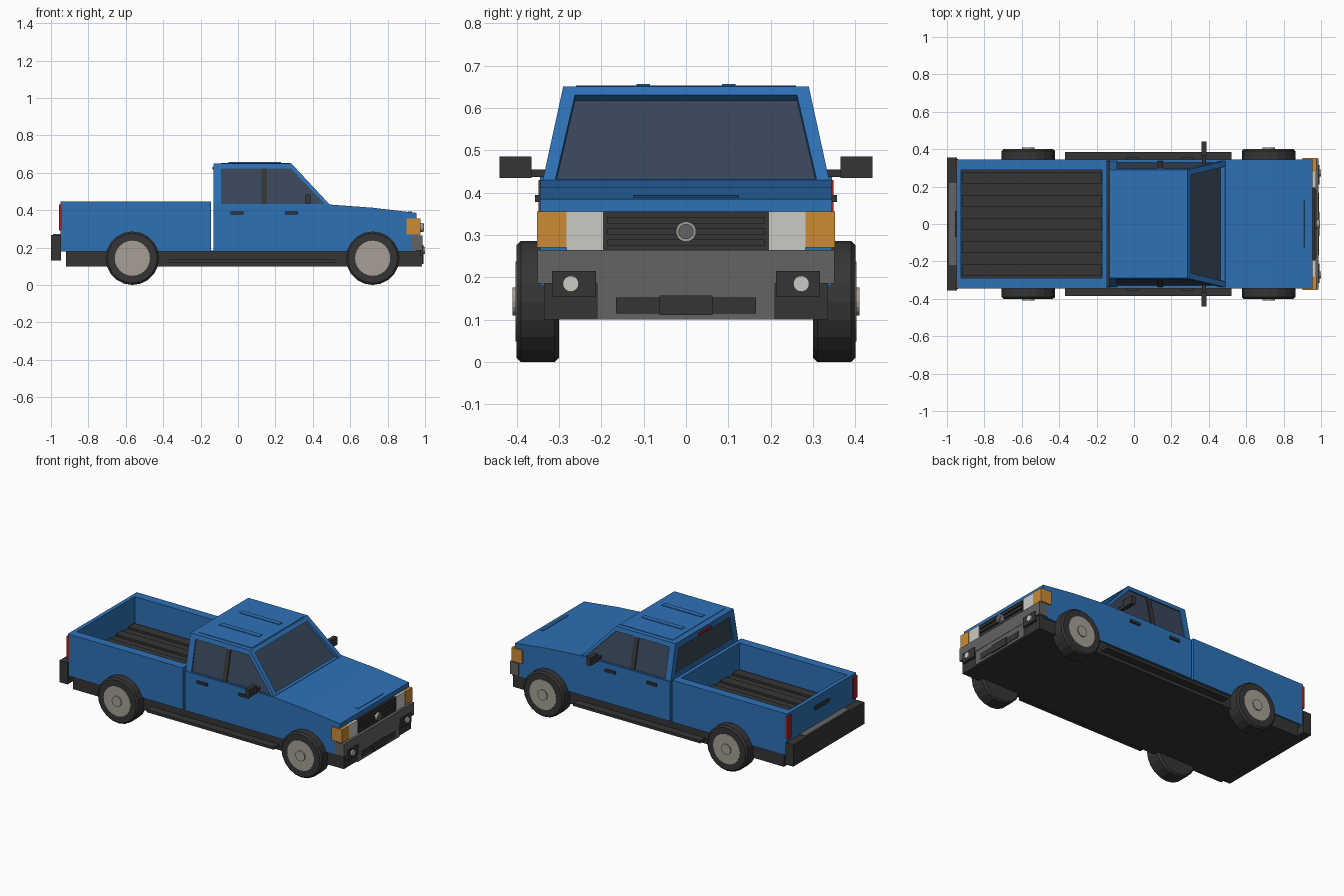
import bpy, bmesh, math
from mathutils import Vector, Matrix

if "Cube" in bpy.data.objects:
    bpy.data.objects.remove(bpy.data.objects["Cube"])


def material(name, rgb):
    m = bpy.data.materials.new(name)
    m.diffuse_color = (*rgb, 1)
    m.use_nodes = True
    m.node_tree.nodes["Principled BSDF"].inputs["Base Color"].default_value = m.diffuse_color
    return m


BLUE = material("blue paint", (0.027, 0.165, 0.47))
BLACK = material("black trim", (0.036, 0.036, 0.036))
GREY = material("bumper grey", (0.125, 0.125, 0.125))
GLASS = material("tinted glass", (0.04, 0.062, 0.1))
RIM = material("rim beige", (0.38, 0.345, 0.30))
WHITE = material("lamp white", (0.60, 0.60, 0.56))
AMBER = material("amber lamp", (0.60, 0.26, 0.035))
RED = material("red lamp", (0.38, 0.015, 0.012))


def finish(name, bm, *mats, mirror=False):
    """Turn a bmesh into an object; optionally copy it across y = 0."""
    if mirror:
        geo = bmesh.ops.duplicate(bm, geom=bm.verts[:] + bm.edges[:] + bm.faces[:])["geom"]
        for v in (g for g in geo if isinstance(g, bmesh.types.BMVert)):
            v.co.y *= -1
    bmesh.ops.recalc_face_normals(bm, faces=bm.faces[:])
    me = bpy.data.meshes.new(name)
    bm.to_mesh(me)
    bm.free()
    for m in mats:
        me.materials.append(m)
    ob = bpy.data.objects.new(name, me)
    bpy.context.collection.objects.link(ob)
    return ob


def add_box(bm, x, y, z):
    mid = Vector([(a + b) / 2 for a, b in (x, y, z)])
    size = [b - a for a, b in (x, y, z)]
    bmesh.ops.create_cube(bm, size=1, matrix=Matrix.Translation(mid) @ Matrix.Diagonal((*size, 1)))


def box(name, x, y, z, mat, mirror=False):
    bm = bmesh.new()
    add_box(bm, x, y, z)
    return finish(name, bm, mat, mirror=mirror)


def disc(name, axis, centre, r, depth, mat, sides=24, mirror=False):
    """Cylinder lying along the x or y axis."""
    bm = bmesh.new()
    rot = Matrix.Rotation(math.pi / 2, 4, 'Y' if axis == 'x' else 'X')
    bmesh.ops.create_cone(bm, cap_ends=True, segments=sides, radius1=r, radius2=r, depth=depth,
                          matrix=Matrix.Translation(centre) @ rot)
    return finish(name, bm, mat, mirror=mirror)


# Underbody and running boards
box("chassis", (-0.92, 0.975), (-0.335, 0.335), (0.10, 0.185), BLACK)
box("running_boards", (-0.37, 0.52), (0.33, 0.385), (0.12, 0.137), BLACK, True)

# Lower cab and engine bay from a side profile
bm = bmesh.new()
profile = [(-0.13, 0.18), (0.955, 0.18), (0.955, 0.385), (0.72, 0.413), (0.49, 0.43), (-0.13, 0.43)]
face = bm.faces.new([bm.verts.new((x, -0.345, z)) for x, z in profile])
side = bmesh.ops.extrude_face_region(bm, geom=[face])["geom"]
for v in side:
    if isinstance(v, bmesh.types.BMVert):
        v.co.y = 0.345
finish("lower_body", bm, BLUE)

# Raised lip at the front of the hood
lip = box("hood_lip", (-0.01, 0.01), (-0.125, 0.125), (-0.004, 0.004), BLUE)
lip.location = (0.92, 0, 0.389)
lip.rotation_euler.y = 0.12

# Upper cab: tapered shell whose walls carry recessed windows
BASE, TOP, YB, YT = 0.43, 0.65, 0.338, 0.29


def side_y(z):
    return YB + (YT - YB) * (z - BASE) / (TOP - BASE)


bm = bmesh.new()


def wall(outer, inner, push):
    """Frame between two loops, a reveal, and a glass pane set in by push."""
    o, i = [Vector(p) for p in outer], [Vector(p) for p in inner]
    g = [p + Vector(push) for p in i]
    for a, b in ((o, i), (i, g)):
        for k in range(4):
            j = (k + 1) % 4
            bm.faces.new([bm.verts.new(p) for p in (a[k], a[j], b[j], b[k])])
    bm.faces.new([bm.verts.new(p) for p in g]).material_index = 1


for s in (-1, 1):
    def on_side(pts):
        return [(x, s * side_y(z), z) for x, z in pts]
    wall(on_side([(-0.13, BASE), (0.49, BASE), (0.285, TOP), (-0.13, TOP)]),
         on_side([(-0.09, BASE + 0.002), (0.465, BASE + 0.002), (0.283, 0.622), (-0.09, 0.622)]),
         (0, -s * 0.008, 0))


def screen_x(z):
    return 0.49 + (0.285 - 0.49) * (z - BASE) / (TOP - BASE)


wall([(0.49, -YB, BASE), (0.49, YB, BASE), (0.285, YT, TOP), (0.285, -YT, TOP)],
     [(screen_x(z), y, z) for y, z in ((-0.308, 0.432), (0.308, 0.432), (0.262, 0.63), (-0.262, 0.63))],
     (-0.016, 0, -0.012))
wall([(-0.13, -YB, BASE), (-0.13, YB, BASE), (-0.13, YT, TOP), (-0.13, -YT, TOP)],
     [(-0.13, -0.29, 0.455), (-0.13, 0.29, 0.455), (-0.13, 0.255, 0.61), (-0.13, -0.255, 0.61)],
     (0.01, 0, 0))
bm.faces.new([bm.verts.new((x, y, TOP)) for x, y in
              ((-0.13, -YT), (0.285, -YT), (0.285, YT), (-0.13, YT))])
bmesh.ops.remove_doubles(bm, verts=bm.verts[:], dist=0.0005)
finish("upper_cab", bm, BLUE, GLASS)

# Roof panel and ribs
box("roof_panel", (-0.09, 0.28), (-0.26, 0.26), (0.645, 0.653), BLUE)
box("roof_ribs", (-0.05, 0.23), (0.085, 0.117), (0.648, 0.657), BLUE, True)

# Door pillars following the window slope
bm = bmesh.new()
add_box(bm, (0.125, 0.155), (-0.008, 0.0), (BASE, 0.622))
for v in bm.verts:
    v.co.y += side_y(v.co.z) - 0.001
finish("door_pillars", bm, BLACK, mirror=True)

# Door handles and mirrors
for n, x in (("front", 0.25), ("rear", -0.04)):
    box(n + "_door_handles", (x, x + 0.07), (0.34, 0.356), (0.378, 0.394), BLACK, True)
box("mirror_heads", (0.36, 0.388), (0.365, 0.44), (0.435, 0.485), BLACK, True)
box("mirror_arms", (0.364, 0.384), (0.31, 0.37), (0.437, 0.455), BLACK, True)
box("high_brake_lamp", (-0.137, -0.125), (-0.06, 0.06), (0.617, 0.632), RED)

# Cargo bed: open tub with ribbed floor
bm = bmesh.new()
for y in ((-0.345, -0.29), (0.29, 0.345)):
    add_box(bm, (-0.95, -0.145), y, (0.18, 0.445))
for x in ((-0.95, -0.925), (-0.17, -0.145)):
    add_box(bm, x, (-0.29, 0.29), (0.18, 0.445))
finish("bed_walls", bm, BLUE)
box("bed_floor", (-0.925, -0.17), (-0.29, 0.29), (0.18, 0.27), BLACK)
bm = bmesh.new()
for k in range(-2, 3):
    add_box(bm, (-0.92, -0.175), (k * 0.123 - 0.031, k * 0.123 + 0.031), (0.265, 0.283))
finish("bed_floor_ribs", bm, BLACK)

# Tail: lamps, handle, bumper
box("tail_lamps", (-0.957, -0.94), (0.31, 0.348), (0.29, 0.43), RED, True)
box("tailgate_handle", (-0.956, -0.945), (-0.07, 0.07), (0.365, 0.39), BLACK)
box("rear_bumper", (-1.0, -0.945), (-0.355, 0.355), (0.13, 0.268), BLACK)
box("rear_step", (-0.99, -0.95), (-0.22, 0.22), (0.262, 0.272), GREY)

# Nose: grille, badge disc, lamps
box("grille", (0.94, 0.968), (-0.195, 0.195), (0.262, 0.355), BLACK)
bm = bmesh.new()
for z in (0.282, 0.308, 0.334):
    add_box(bm, (0.96, 0.976), (-0.185, 0.185), (z - 0.008, z + 0.008))
finish("grille_bars", bm, BLACK)
disc("grille_ring", 'x', (0.976, 0, 0.308), 0.024, 0.03, RIM, 20)
disc("grille_disc", 'x', (0.98, 0, 0.308), 0.018, 0.03, GREY, 20)
box("headlamps", (0.93, 0.972), (0.195, 0.282), (0.265, 0.355), WHITE, True)
box("turn_lamps", (0.90, 0.975), (0.282, 0.352), (0.27, 0.355), AMBER, True)

# Front bumper, lower apron and fog lamps
box("front_bumper", (0.928, 0.986), (-0.35, 0.35), (0.185, 0.265), GREY)
box("front_apron", (0.97, 0.984), (-0.21, 0.21), (0.10, 0.19), GREY)
box("apron_vent", (0.975, 0.988), (-0.165, 0.165), (0.115, 0.153), BLACK)
box("apron_vent_centre", (0.975, 0.992), (-0.063, 0.063), (0.111, 0.157), BLACK)
box("fog_lamp_housings", (0.96, 0.992), (0.212, 0.316), (0.155, 0.215), BLACK, True)
disc("fog_lamps", 'x', (0.985, 0.272, 0.185), 0.019, 0.03, WHITE, 16, True)

# Wheels: chamfered tyre, rim and hub cap
R = 0.143
for n, x in (("rear", -0.565), ("front", 0.72)):
    tyre = disc(n + "_tyres", 'y', (x, 0.35, R), R, 0.10, BLACK, 20, True)
    bev = tyre.modifiers.new("edge", 'BEVEL')
    bev.width, bev.segments, bev.angle_limit = 0.01, 1, math.radians(50)
    disc(n + "_rims", 'y', (x, 0.36, R), 0.094, 0.084, RIM, 24, True)
    disc(n + "_hub_caps", 'y', (x, 0.37, R), 0.033, 0.078, RIM, 16, True)
